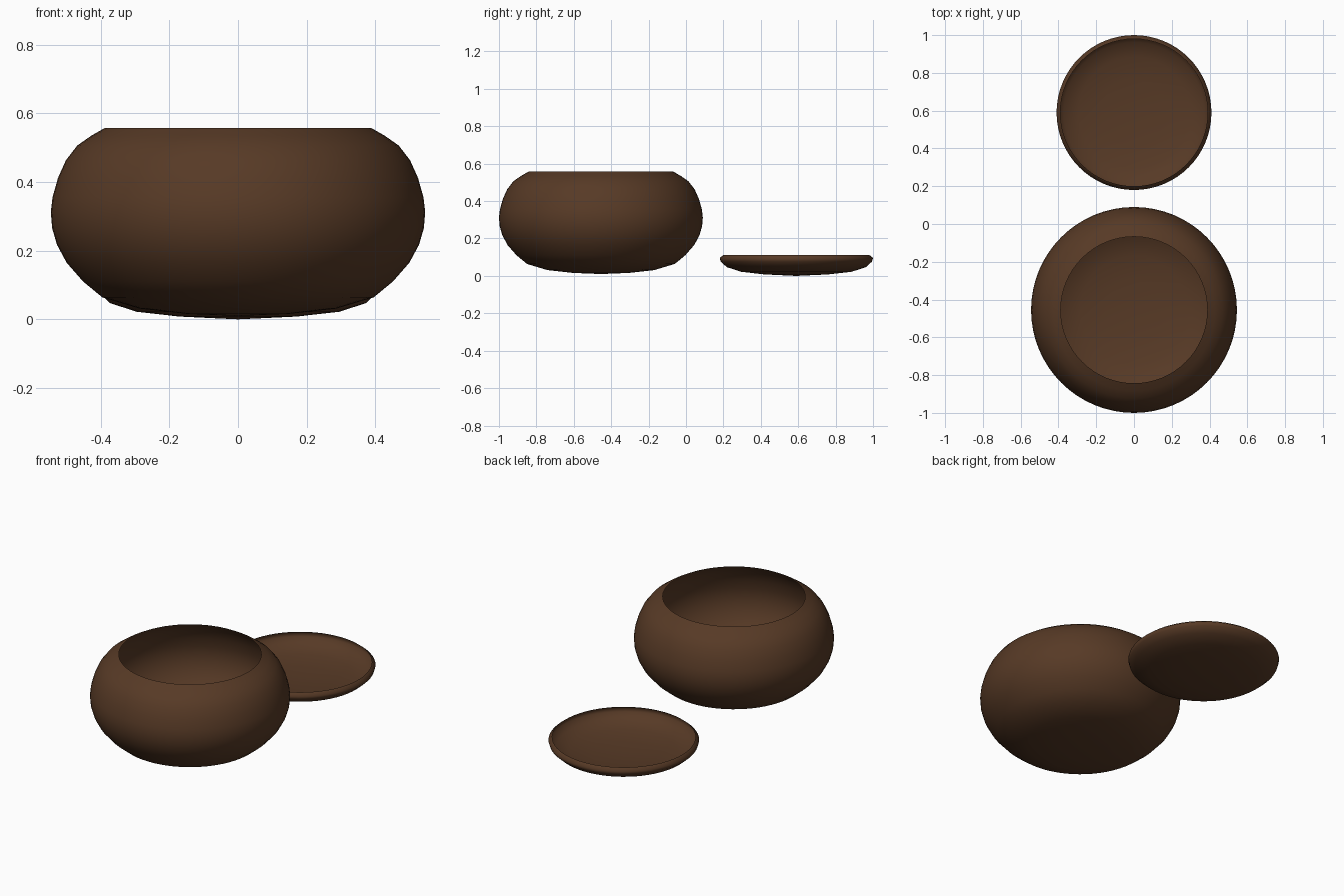
import bpy, bmesh, math

if "Cube" in bpy.data.objects:
    bpy.data.objects.remove(bpy.data.objects["Cube"])

brown = bpy.data.materials.new("dark brown wood")
brown.diffuse_color = (0.095, 0.042, 0.019, 1)
brown.use_nodes = True
brown.node_tree.nodes["Principled BSDF"].inputs["Base Color"].default_value = brown.diffuse_color


def lathe(name, profile, y, segments=64):
    """Revolve an (r, z) profile, listed from rim to base centre, into a thin shell."""
    bm = bmesh.new()
    verts = [bm.verts.new((r, 0, z)) for r, z in profile]
    edges = [bm.edges.new(pair) for pair in zip(verts, verts[1:])]
    bmesh.ops.spin(bm, geom=verts + edges, cent=(0, 0, 0), axis=(0, 0, 1),
                   angle=math.tau, steps=segments, use_duplicate=False)
    bmesh.ops.remove_doubles(bm, verts=bm.verts, dist=1e-4)
    bmesh.ops.recalc_face_normals(bm, faces=bm.faces)
    # outer side faces outwards: the base must look down
    base = min(bm.faces, key=lambda f: f.calc_center_median().z)
    if base.normal.z > 0:
        bmesh.ops.reverse_faces(bm, faces=bm.faces)
    for f in bm.faces:
        f.smooth = True
    mesh = bpy.data.meshes.new(name)
    bm.to_mesh(mesh)
    bm.free()
    mesh.materials.append(brown)
    obj = bpy.data.objects.new(name, mesh)
    obj.location.y = y
    bpy.context.collection.objects.link(obj)
    return obj


# round open bowl
lathe("bowl", [(0.388, 0.557), (0.428, 0.534), (0.468, 0.506), (0.501, 0.463),
               (0.524, 0.412), (0.540, 0.355), (0.545, 0.312), (0.541, 0.265),
               (0.527, 0.217), (0.499, 0.165), (0.451, 0.110), (0.395, 0.064),
               (0.285, 0.031), (0.150, 0.016), (0, 0.010)], -0.455)

# shallow lid lying upside down behind it
lathe("lid", [(0.390, 0.112), (0.410, 0.096), (0.404, 0.076), (0.372, 0.047),
              (0.295, 0.022), (0.170, 0.008), (0, 0.0)], 0.59)
